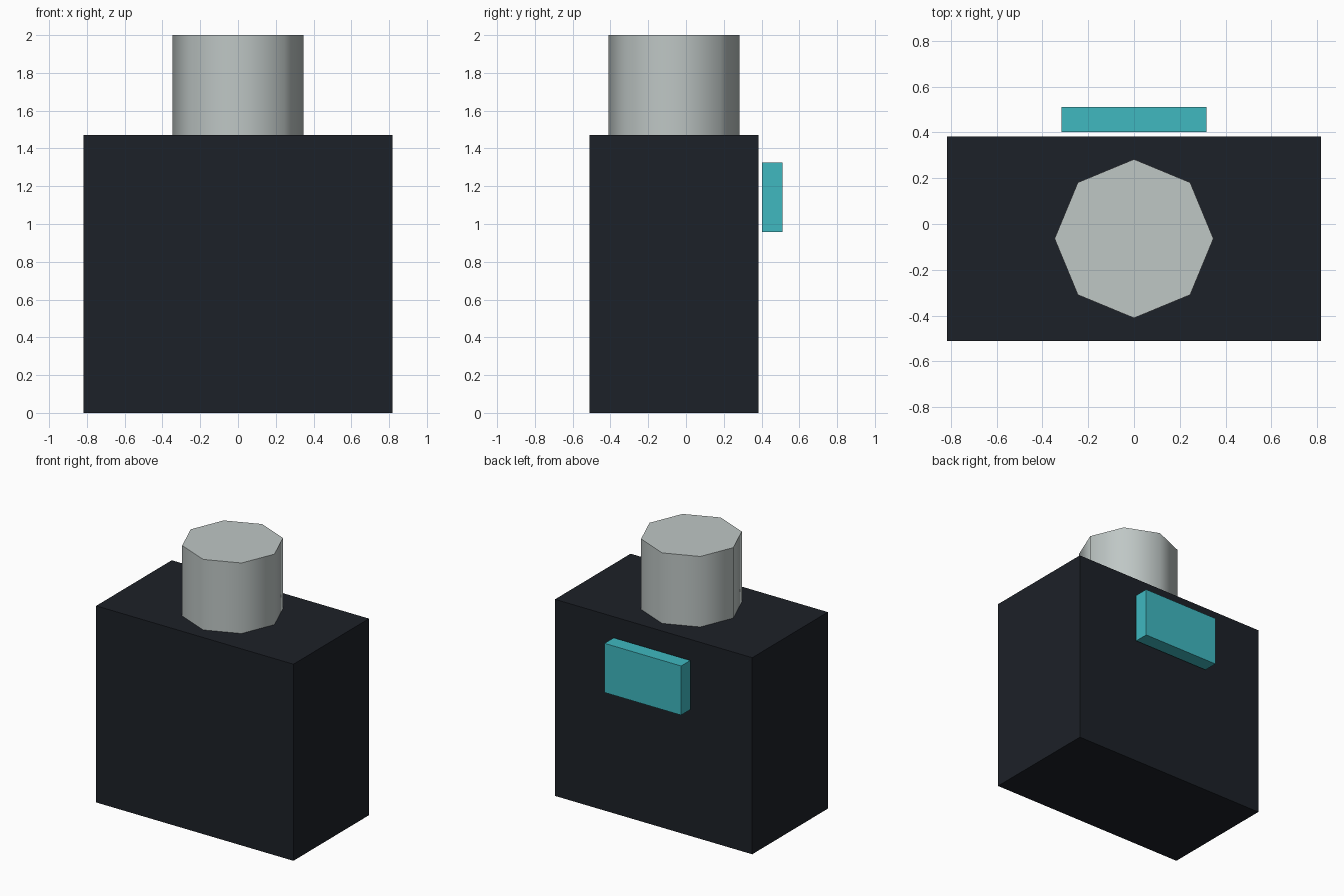
import bpy
import math

if "Cube" in bpy.data.objects:
    bpy.data.objects.remove(bpy.data.objects["Cube"])


def material(name, rgb):
    mat = bpy.data.materials.new(name)
    mat.diffuse_color = (*rgb, 1)
    mat.use_nodes = True
    mat.node_tree.nodes["Principled BSDF"].inputs["Base Color"].default_value = mat.diffuse_color
    return mat


def box(name, x, y, z, mat):
    """Box from (min, max) ranges on each axis."""
    bpy.ops.mesh.primitive_cube_add(size=1, location=[(a + b) / 2 for a, b in (x, y, z)])
    obj = bpy.context.object
    obj.name = name
    obj.scale = [b - a for a, b in (x, y, z)]
    bpy.ops.object.transform_apply(location=False, rotation=False, scale=True)
    obj.data.materials.append(mat)
    return obj


dark = material("dark", (0.012, 0.015, 0.021))
grey = material("pale_grey", (0.52, 0.57, 0.56))
teal = material("teal", (0.05, 0.48, 0.53))

# Main block
box("body", (-0.817, 0.817), (-0.511, 0.383), (0, 1.472), dark)

# Panel floating just off the back face
box("back_panel", (-0.317, 0.317), (0.402, 0.511), (0.957, 1.325), teal)

# Eight-sided neck with smooth sides and a sharp rim
bpy.ops.mesh.primitive_cylinder_add(vertices=8, radius=0.347, depth=2 - 1.472,
                                    location=(0, -0.064, (2 + 1.472) / 2))
neck = bpy.context.object
neck.name = "neck"
neck.data.materials.append(grey)
bpy.ops.object.shade_smooth_by_angle(angle=math.radians(60))
